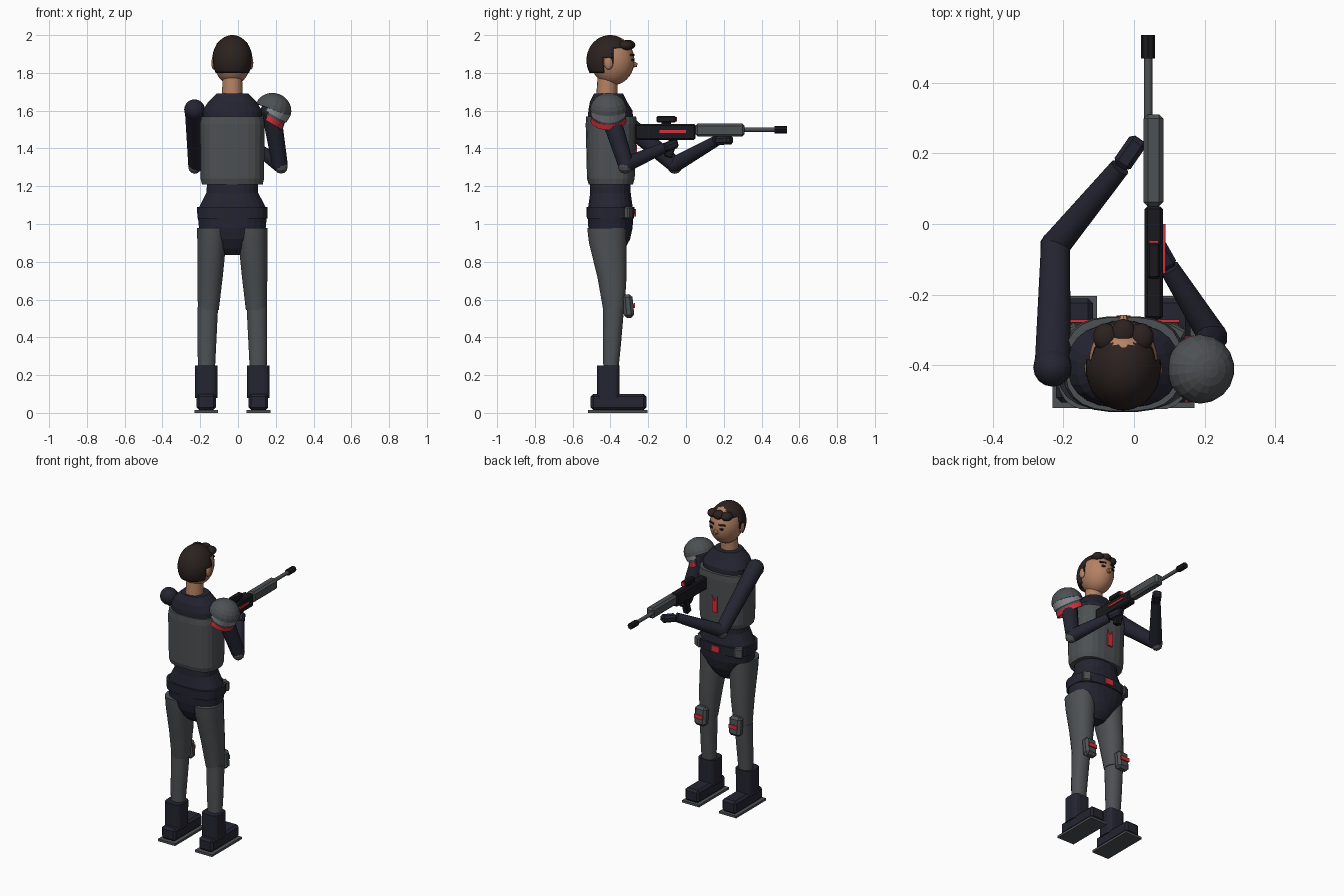
import bpy, bmesh, math
from mathutils import Vector, Matrix

if "Cube" in bpy.data.objects:
    bpy.data.objects.remove(bpy.data.objects["Cube"])

CX, CY = -0.03, -0.40


def material(name, rgb):
    m = bpy.data.materials.new(name)
    m.diffuse_color = (*rgb, 1)
    m.use_nodes = True
    m.node_tree.nodes["Principled BSDF"].inputs["Base Color"].default_value = m.diffuse_color
    return m


NAVY = material("dark navy cloth", (0.018, 0.018, 0.032))
GRAY = material("armour gray", (0.075, 0.082, 0.088))
LIGHT = material("light gray plate", (0.25, 0.26, 0.28))
RED = material("red accent", (0.65, 0.03, 0.045))
SKIN = material("skin", (0.46, 0.22, 0.125))
HAIR = material("dark brown hair", (0.025, 0.016, 0.014))
BLACK = material("black metal", (0.010, 0.010, 0.013))


def finish(name, bm, mat, smooth=False):
    bmesh.ops.recalc_face_normals(bm, faces=bm.faces)
    me = bpy.data.meshes.new(name)
    bm.to_mesh(me)
    bm.free()
    me.materials.append(mat)
    ob = bpy.data.objects.new(name, me)
    bpy.context.collection.objects.link(ob)
    if smooth:
        bpy.ops.object.select_all(action='DESELECT')
        ob.select_set(True)
        bpy.context.view_layer.objects.active = ob
        bpy.ops.object.shade_smooth_by_angle(angle=math.radians(40))
    return ob


def loft(name, rings, mat, sides=20, power=2.0, smooth=False):
    """Stack of superellipse rings (cx, cy, z, rx, ry), capped."""
    bm = bmesh.new()
    prev = None
    for cx, cy, z, rx, ry in rings:
        ring = []
        for i in range(sides):
            a = 2 * math.pi * (i + 0.5) / sides
            c, s = math.cos(a), math.sin(a)
            ring.append(bm.verts.new((cx + rx * math.copysign(abs(c) ** (2 / power), c),
                                      cy + ry * math.copysign(abs(s) ** (2 / power), s), z)))
        if prev:
            for i in range(sides):
                j = (i + 1) % sides
                bm.faces.new((prev[i], prev[j], ring[j], ring[i]))
        else:
            bm.faces.new(ring[::-1])
        prev = ring
    bm.faces.new(prev)
    return finish(name, bm, mat, smooth)


def box(name, c, size, mat, bevel=0.0, rot=None):
    bm = bmesh.new()
    m = Matrix.Translation(c) @ (rot.to_4x4() if rot else Matrix()) @ Matrix.Diagonal((*size, 1))
    bmesh.ops.create_cube(bm, size=1, matrix=m)
    if bevel:
        bmesh.ops.bevel(bm, geom=bm.edges[:], offset=bevel, segments=1, affect='EDGES')
    return finish(name, bm, mat)


def span(name, x, y, z, mat, bevel=0.0):
    """Box given by its (min, max) range on each axis."""
    return box(name, [(a + b) / 2 for a, b in (x, y, z)], [b - a for a, b in (x, y, z)], mat, bevel)


def limb(name, p0, p1, r0, r1, mat, sides=14, smooth=True):
    p0, p1 = Vector(p0), Vector(p1)
    d = p1 - p0
    m = Matrix.Translation((p0 + p1) / 2) @ d.to_track_quat('Z', 'Y').to_matrix().to_4x4()
    bm = bmesh.new()
    bmesh.ops.create_cone(bm, cap_ends=True, segments=sides, radius1=r0, radius2=r1,
                          depth=d.length, matrix=m)
    return finish(name, bm, mat, smooth)


def ball(name, c, r, mat, u=20, v=12, keep=None, smooth=True, rot=None):
    bm = bmesh.new()
    bmesh.ops.create_uvsphere(bm, u_segments=u, v_segments=v, radius=1)
    bmesh.ops.transform(bm, verts=bm.verts, matrix=Matrix.Diagonal((*r, 1)))
    if keep:
        bad = [f for f in bm.faces if not keep(f.calc_center_median() + Vector(c))]
        bmesh.ops.delete(bm, geom=bad, context='FACES')
    m = Matrix.Translation(c) @ (rot.to_4x4() if rot else Matrix())
    bmesh.ops.transform(bm, verts=bm.verts, matrix=m)
    return finish(name, bm, mat, smooth)


# Head, face and neck
limb("neck", (CX, -0.42, 1.67), (CX, -0.415, 1.79), 0.056, 0.052, SKIN, 18)
ball("head", (CX, -0.388, 1.865), (0.098, 0.115, 0.13), SKIN, 28, 18)
limb("nose", (CX, -0.285, 1.845), (CX, -0.258, 1.842), 0.018, 0.010, SKIN, 8)
for s in (-1, 1):
    ball("ear", (CX + s * 0.098, -0.41, 1.853), (0.013, 0.025, 0.036), SKIN, 12, 8)
    box("eye", (CX + s * 0.038, -0.281, 1.868), (0.024, 0.008, 0.012), BLACK, rot=Matrix.Rotation(-s * 0.35, 3, 'Z'))
    box("eyebrow", (CX + s * 0.038, -0.284, 1.895), (0.042, 0.009, 0.009), HAIR, rot=Matrix.Rotation(-s * 0.35, 3, 'Z'))

# Hair: a shell cut away in steps around the face and ears
hair = ball("hair", (CX, -0.402, 1.866), (0.107, 0.125, 0.134), HAIR, 40, 30,
            keep=lambda p: p.z > 1.93 or (p.y < -0.385 and p.z > 1.885) or (p.y < -0.44 and p.z > 1.80))
sol = hair.modifiers.new("thickness", 'SOLIDIFY')
sol.thickness, sol.offset = 0.014, -1
for dx, y, z in ((-0.05, -0.32, 1.945), (0, -0.308, 1.948), (0.05, -0.32, 1.945)):
    ball("hair_fringe", (CX + dx, y, z), (0.036, 0.04, 0.027), HAIR, 14, 8)
for s in (-1, 1):
    box("sideburn", (CX + s * 0.098, -0.395, 1.875), (0.014, 0.024, 0.05), HAIR, 0.003)

# Torso
loft("upper_torso", [(CX, -0.40, 1.52, 0.155, 0.122), (CX, -0.40, 1.60, 0.158, 0.118),
                     (CX, -0.41, 1.645, 0.13, 0.10), (CX, -0.41, 1.69, 0.085, 0.078)], NAVY, 24, 2.4)
loft("chest_armour", [(CX, -0.398, 1.21, 0.162, 0.118), (CX, -0.398, 1.24, 0.169, 0.127),
                      (CX, -0.396, 1.53, 0.172, 0.136), (CX, -0.396, 1.57, 0.165, 0.133)], GRAY, 24, 2.8)
loft("waist", [(CX, CY, 1.08, 0.182, 0.12), (CX, CY, 1.165, 0.138, 0.108), (CX, CY, 1.22, 0.135, 0.108)], NAVY, 24, 2.4)
loft("belt", [(CX, CY, 1.03, 0.186, 0.126), (CX, CY, 1.09, 0.188, 0.128)], NAVY, 24, 2.8)
loft("hips", [(CX, CY, 0.835, 0.05, 0.045), (CX, CY, 0.87, 0.085, 0.078), (CX, CY, 0.92, 0.125, 0.105),
              (CX, CY, 0.98, 0.178, 0.118), (CX, CY, 1.04, 0.184, 0.122)], NAVY, 24, 2.3)
span("belt_buckle", (CX - 0.03, CX + 0.03), (-0.285, -0.264), (1.04, 1.08), RED)
for s in (-1, 1):
    box("belt_pouch", (CX + s * 0.145, -0.312, 1.06), (0.055, 0.05, 0.065), GRAY, 0.007, Matrix.Rotation(-s * 0.5, 3, 'Z'))

# Red notched chest stripe
bm = bmesh.new()
outline = [(-0.018, 1.31), (0.018, 1.31), (0.02, 1.42), (0.0, 1.385), (-0.02, 1.42)]
f = bm.faces.new([bm.verts.new((CX + x, -0.268, z)) for x, z in outline])
ext = bmesh.ops.extrude_face_region(bm, geom=[f])
bmesh.ops.translate(bm, verts=[v for v in ext['geom'] if isinstance(v, bmesh.types.BMVert)], vec=(0, 0.009, 0))
finish("chest_stripe", bm, RED)

# Legs, knee pads and boots
for s, side in ((-1, "left"), (1, "right")):
    X = lambda d: CX + s * d
    loft(side + "_thigh", [(X(0.127), -0.382, 0.545, 0.056, 0.057), (X(0.118), -0.392, 0.72, 0.068, 0.078),
                           (X(0.109), -0.415, 0.90, 0.077, 0.10), (X(0.108), -0.42, 0.98, 0.08, 0.104)], GRAY, 20, 2.2, True)
    loft(side + "_shin", [(X(0.137), -0.398, 0.22, 0.045, 0.04), (X(0.135), -0.392, 0.36, 0.050, 0.048),
                          (X(0.130), -0.383, 0.56, 0.055, 0.056)], GRAY, 20, 2.2, True)
    box(side + "_knee_pad", (X(0.128), -0.306, 0.565), (0.085, 0.055, 0.125), GRAY, 0.016, Matrix.Rotation(0.1, 3, 'X'))
    box(side + "_knee_stripe", (X(0.128), -0.274, 0.568), (0.062, 0.009, 0.026), RED)
    loft(side + "_boot_shaft", [(X(0.138), -0.412, 0.08, 0.060, 0.060), (X(0.138), -0.412, 0.25, 0.060, 0.061)], NAVY, 16, 4)
    span(side + "_boot", (X(0.138) - 0.052, X(0.138) + 0.052), (-0.505, -0.21), (0.015, 0.10), NAVY, 0.014)
    span(side + "_sole", (X(0.138) - 0.063, X(0.138) + 0.063), (-0.52, -0.203), (0.0, 0.015), GRAY)

# Arms: shoulder, elbow, wrist and hand tip points
ARMS = {"left": ((-0.23, -0.405, 1.605), (-0.222, -0.06, 1.315), (-0.04, 0.16, 1.44), (0.012, 0.235, 1.445)),
        "right": ((0.175, -0.41, 1.60), (0.222, -0.318, 1.315), (0.10, -0.125, 1.40), (0.06, -0.055, 1.425))}
for side, pts in ARMS.items():
    sh, el, wr, tip = map(Vector, pts)
    ball(side + "_shoulder", sh, (0.055,) * 3, NAVY, 16, 10)
    limb(side + "_upper_arm", sh, el, 0.052, 0.042, NAVY)
    ball(side + "_elbow", el, (0.042,) * 3, NAVY, 14, 8)
    out = ((el - sh).normalized() + (el - wr).normalized()).normalized()
    ball(side + "_elbow_pad", el + out * 0.014, (0.037,) * 3, GRAY, 10, 6, smooth=False)
    limb(side + "_forearm", el, wr, 0.042, 0.029, NAVY)
    d = tip - wr
    box(side + "_hand", wr + d * 0.55, (0.055, 0.045, d.length * 1.05), NAVY, 0.012,
        d.to_track_quat('Z', 'Y').to_matrix())

# Shoulder armour: tilted dome with two lower bands
P = Vector((0.187, -0.41, 1.605))
tilt = Matrix.Rotation(math.radians(20), 3, 'Y')
dome = ball("shoulder_dome", P, (0.098, 0.098, 0.088), GRAY, 18, 12, keep=lambda p: p.z > P.z, smooth=False, rot=tilt)
dome.modifiers.new("thickness", 'SOLIDIFY').thickness = 0.012


def band(name, r0, r1, h0, h1, arc, mat):
    """Outward-facing tilted strip under the dome."""
    bm = bmesh.new()
    m = Matrix.Translation(P) @ Matrix.Rotation(math.radians(31), 4, 'Y')
    n, cols = 16, []
    for i in range(n + 1):
        a = math.radians(-arc + 2 * arc * i / n)
        cols.append([bm.verts.new(m @ Vector((r * math.cos(a), r * math.sin(a), h)))
                     for r, h in ((r0, h0), (r1, h1))])
    for p, q in zip(cols, cols[1:]):
        bm.faces.new((p[0], q[0], q[1], p[1]))
    ob = finish(name, bm, mat)
    ob.modifiers.new("thickness", 'SOLIDIFY').thickness = 0.009


band("shoulder_band_upper", 0.094, 0.094, 0.02, -0.025, 110, LIGHT)
band("shoulder_band_lower", 0.086, 0.090, -0.005, -0.052, 100, GRAY)
band("shoulder_band_trim", 0.091, 0.095, -0.038, -0.068, 95, RED)

# Rifle
span("rifle_receiver", (0.03, 0.082), (-0.27, 0.05), (1.445, 1.53), BLACK, 0.008)
span("rifle_handguard", (0.027, 0.083), (0.05, 0.31), (1.463, 1.532), GRAY, 0.012)
limb("rifle_barrel", (0.04, 0.30, 1.50), (0.04, 0.48, 1.50), 0.012, 0.012, GRAY, 12)
limb("rifle_muzzle", (0.04, 0.468, 1.50), (0.04, 0.535, 1.50), 0.020, 0.020, BLACK, 8, False)
span("rifle_sight_mount", (0.045, 0.067), (-0.13, -0.08), (1.525, 1.545), BLACK)
span("rifle_sight", (0.038, 0.074), (-0.155, -0.053), (1.537, 1.572), BLACK, 0.006)
span("rifle_sight_lens", (0.043, 0.069), (-0.054, -0.047), (1.542, 1.567), RED)
span("rifle_stripe", (0.081, 0.089), (-0.14, 0.0), (1.483, 1.497), RED)
box("rifle_grip", (0.056, -0.08, 1.405), (0.038, 0.045, 0.11), BLACK, 0.006, Matrix.Rotation(-0.3, 3, 'X'))
